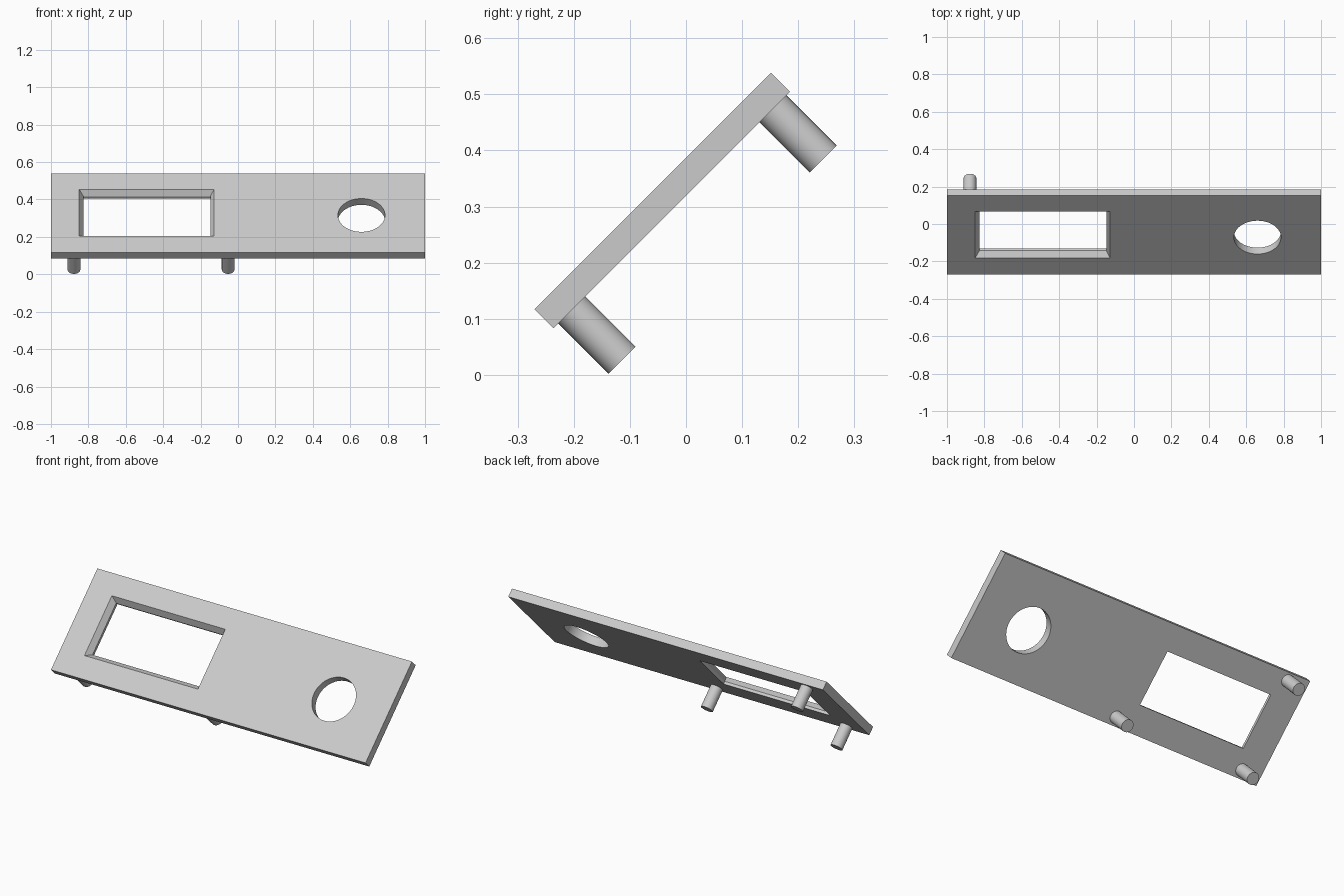
import bpy
import bmesh
from math import radians
from mathutils import Matrix

default = bpy.data.objects.get("Cube")
if default:
    bpy.data.objects.remove(default, do_unlink=True)

grey = bpy.data.materials.new("light grey")
grey.use_nodes = True
colour = (0.6, 0.6, 0.6, 1)
grey.diffuse_color = colour
grey.node_tree.nodes["Principled BSDF"].inputs["Base Color"].default_value = colour

# Parts are laid out flat (x across, y up the slope, z outward), then tilted
TILT = Matrix.Rotation(radians(45), 4, "X")
FRONT, BACK = 0.274, 0.226


def add_object(name, bm):
    bmesh.ops.recalc_face_normals(bm, faces=bm.faces)
    bm.transform(TILT)
    mesh = bpy.data.meshes.new(name)
    bm.to_mesh(mesh)
    bm.free()
    mesh.materials.append(grey)
    obj = bpy.data.objects.new(name, mesh)
    bpy.context.collection.objects.link(obj)
    return obj


def rect_loft(name, sections):
    """Closed solid through rectangles given as (x0, x1, y0, y1, z)."""
    bm = bmesh.new()
    rings = [[bm.verts.new(p) for p in ((x0, y0, z), (x1, y0, z), (x1, y1, z), (x0, y1, z))]
             for x0, x1, y0, y1, z in sections]
    for low, high in zip(rings, rings[1:]):
        for i in range(4):
            j = (i + 1) % 4
            bm.faces.new((low[i], low[j], high[j], high[i]))
    bm.faces.new(rings[0])
    bm.faces.new(rings[-1])
    return add_object(name, bm)


def cylinder(name, x, y, z0, z1, radius, sides):
    bm = bmesh.new()
    bmesh.ops.create_cone(bm, cap_ends=True, segments=sides, radius1=radius, radius2=radius,
                          depth=z1 - z0, matrix=Matrix.Translation((x, y, (z0 + z1) / 2)))
    return add_object(name, bm)


def smooth(obj):
    bpy.ops.object.select_all(action="DESELECT")
    obj.select_set(True)
    bpy.context.view_layer.objects.active = obj
    bpy.ops.object.shade_smooth_by_angle(angle=radians(30))


# Sloping face plate
panel = rect_loft("panel", [(-1, 1, -0.108, 0.488, z) for z in (BACK, FRONT)])

# Display window with a bevelled front rim, and a round hole
inner = (-0.826, -0.148, 0.042, 0.347)
outer = (-0.849, -0.128, 0.017, 0.369)
window = rect_loft("window_cutter", [(*inner, BACK - 0.1), (*inner, 0.242),
                                     (*outer, FRONT), (*outer, FRONT + 0.1)])
hole = cylinder("hole_cutter", 0.66, 0.173, BACK - 0.1, FRONT + 0.1, 0.126, 64)
for cutter in (window, hole):
    cut = panel.modifiers.new(cutter.name, "BOOLEAN")
    cut.operation = "DIFFERENCE"
    cut.solver = "EXACT"
    cut.object = cutter
    bpy.ops.object.select_all(action="DESELECT")
    bpy.context.view_layer.objects.active = panel
    panel.select_set(True)
    bpy.ops.object.modifier_apply(modifier=cut.name)
    bpy.data.objects.remove(cutter, do_unlink=True)
smooth(panel)

# Mounting pegs on the back
for name, x, y in (("lower_right_peg", -0.877, -0.062),
                   ("lower_middle_peg", -0.053, -0.062),
                   ("upper_right_peg", -0.877, 0.445)):
    smooth(cylinder(name, x, y, 0.099, BACK, 0.034, 32))
